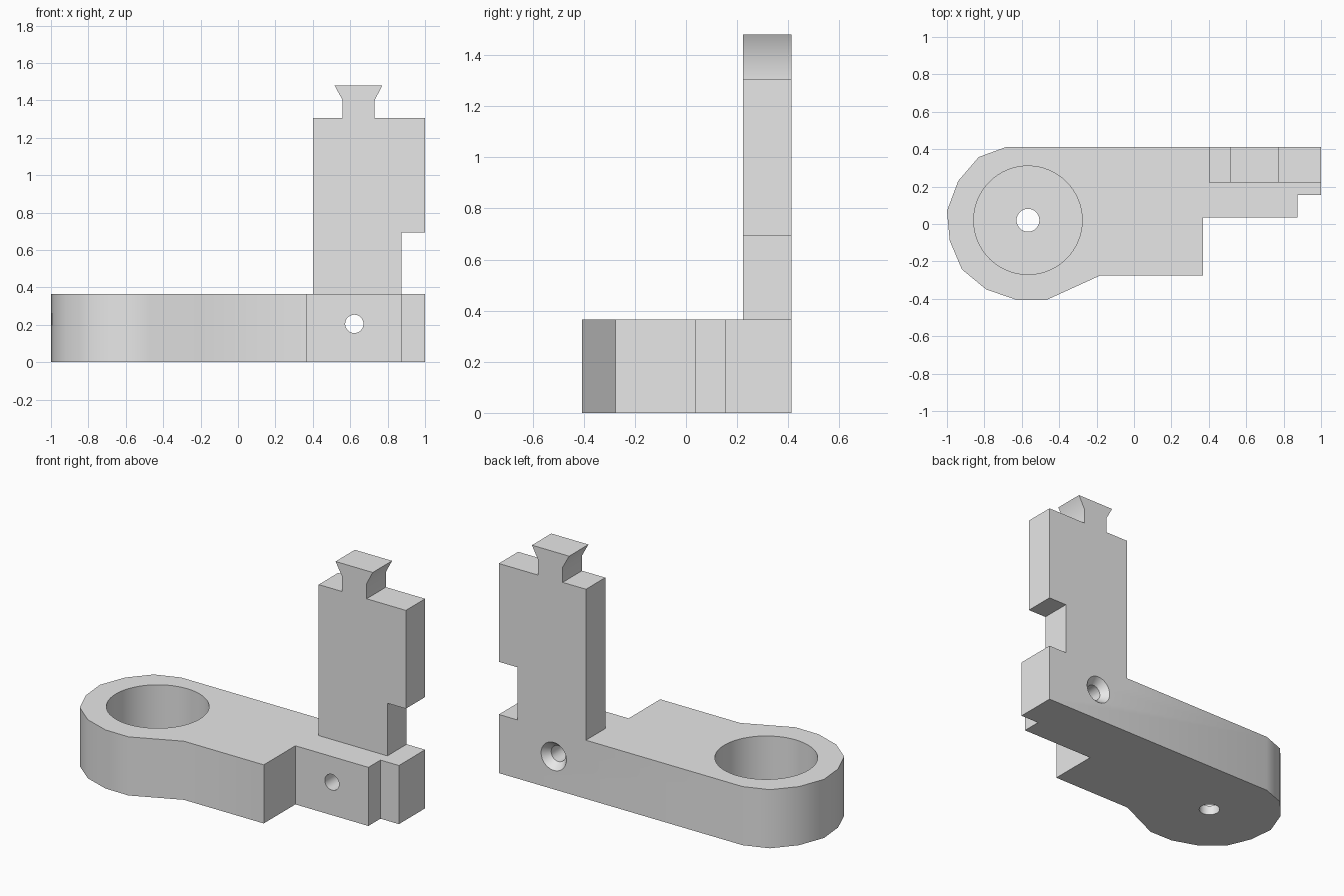
import bpy
import bmesh
import math
from mathutils import Matrix, Vector

cube = bpy.data.objects.get("Cube")
if cube:
    bpy.data.objects.remove(cube, do_unlink=True)

HEIGHT = 0.365     # thickness of the base arm
BACK = 0.413       # shared rear plane

grey = bpy.data.materials.new("light grey")
grey.use_nodes = True
grey.diffuse_color = (0.8, 0.8, 0.8, 1)
grey.node_tree.nodes["Principled BSDF"].inputs["Base Color"].default_value = (0.8, 0.8, 0.8, 1)


def finish(name, bm):
    bmesh.ops.recalc_face_normals(bm, faces=bm.faces)
    mesh = bpy.data.meshes.new(name)
    bm.to_mesh(mesh)
    bm.free()
    mesh.materials.append(grey)
    obj = bpy.data.objects.new(name, mesh)
    bpy.context.collection.objects.link(obj)
    return obj


def extrude(name, points, direction):
    bm = bmesh.new()
    face = bm.faces.new([bm.verts.new(p) for p in points])
    new = bmesh.ops.extrude_face_region(bm, geom=[face])["geom"]
    verts = [v for v in new if isinstance(v, bmesh.types.BMVert)]
    bmesh.ops.translate(bm, verts=verts, vec=direction)
    return finish(name, bm)


def round_cutter(name, start, end, r1, r2):
    a, b = Vector(start), Vector(end)
    turn = (b - a).to_track_quat("Z", "Y").to_matrix().to_4x4()
    bm = bmesh.new()
    bmesh.ops.create_cone(bm, cap_ends=True, segments=64, radius1=r1, radius2=r2,
                          depth=(b - a).length,
                          matrix=Matrix.Translation((a + b) / 2) @ turn)
    return finish(name, bm)


def combine(body, other, operation):
    mod = body.modifiers.new(other.name, "BOOLEAN")
    mod.operation = operation
    mod.solver = "EXACT"
    mod.object = other
    bpy.context.view_layer.objects.active = body
    bpy.ops.object.modifier_apply(modifier=mod.name)
    bpy.data.objects.remove(other, do_unlink=True)


# Base arm with rounded end and stepped front
outline = [(-0.68, BACK), (1, BACK), (1, 0.155), (0.873, 0.155), (0.873, 0.036),
           (0.37, 0.036), (0.37, -0.275), (-0.18, -0.275), (-0.47, -0.407),
           (-0.63, -0.405), (-0.79, -0.35), (-0.92, -0.243), (-0.985, -0.09),
           (-1, 0.07), (-0.94, 0.23), (-0.83, 0.358)]
bracket = extrude("bracket", [(x, y, 0) for x, y in outline], (0, 0, HEIGHT))

# Upright post with side notch and dovetail tip
profile = [(0.4, 0.3), (0.873, 0.3), (0.873, 0.693), (1, 0.693), (1, 1.305),
           (0.73, 1.305), (0.73, 1.4), (0.772, 1.48), (0.516, 1.48),
           (0.56, 1.4), (0.56, 1.305), (0.4, 1.305)]
post = extrude("post", [(x, BACK, z) for x, z in profile], (0, -0.19, 0))
combine(bracket, post, "UNION")

# Round pocket and its drain hole
px, py = -0.567, 0.02
pocket = round_cutter("pocket_cutter", (px, py, 0.06), (px, py, 0.5), 0.29, 0.29)
drain = round_cutter("drain_cutter", (px, py, -0.1), (px, py, 0.2), 0.061, 0.061)

# Screw hole, countersunk from the rear
sx, sz = 0.622, 0.205
screw = round_cutter("screw_cutter", (sx, -0.1, sz), (sx, 0.6, sz), 0.049, 0.049)
sink = round_cutter("countersink_cutter", (sx, BACK - 0.045, sz), (sx, BACK + 0.045, sz),
                    0.049, 0.125)
for cutter in (pocket, drain, screw, sink):
    combine(bracket, cutter, "DIFFERENCE")

# Smooth the curved walls, keep hard corners
bpy.ops.object.select_all(action="DESELECT")
bracket.select_set(True)
bpy.context.view_layer.objects.active = bracket
bpy.ops.object.shade_smooth_by_angle(angle=math.radians(31))
